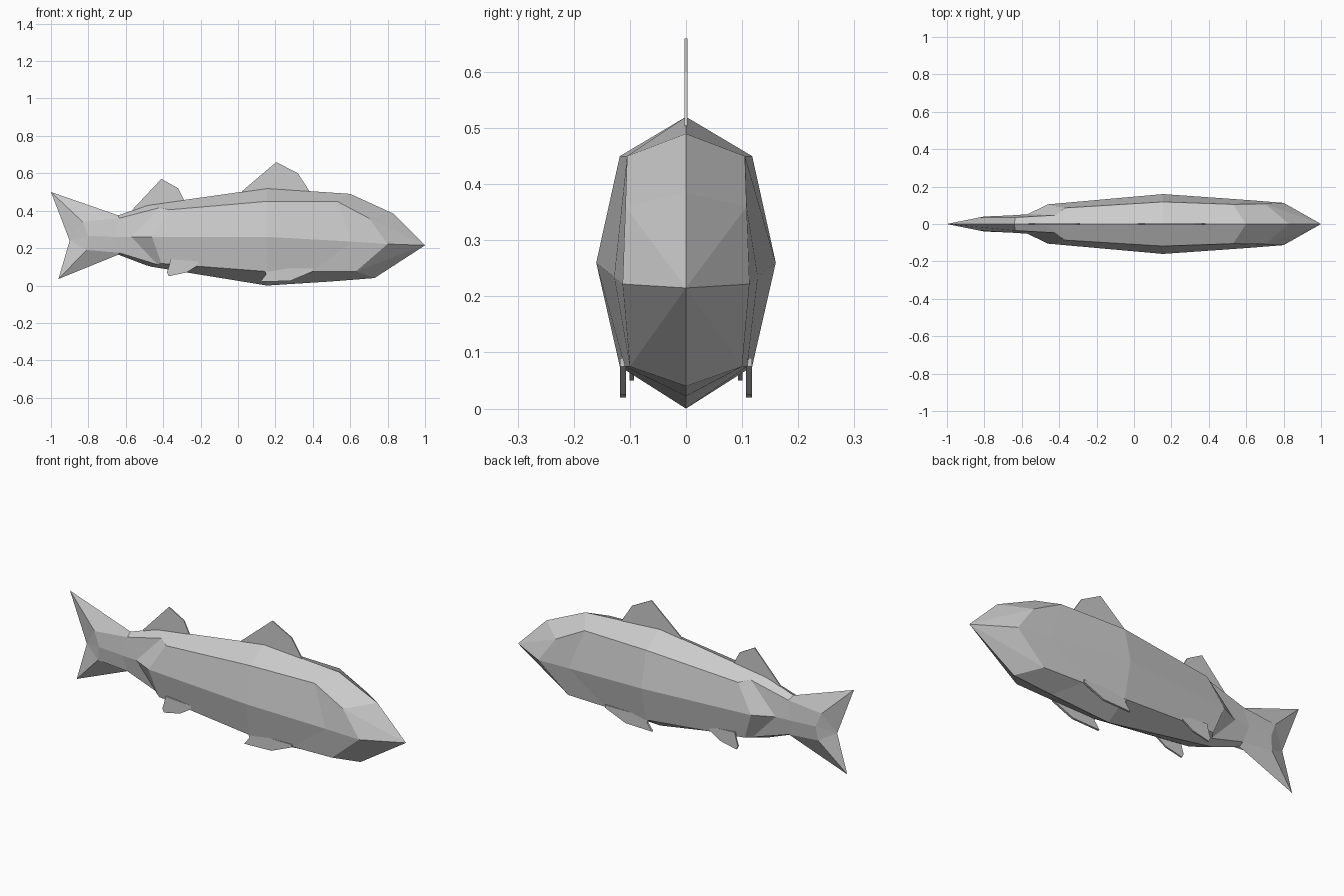
import bpy, bmesh
from mathutils import Vector

if "Cube" in bpy.data.objects:
    bpy.data.objects.remove(bpy.data.objects["Cube"])

def finish(name, bm):
    bmesh.ops.recalc_face_normals(bm, faces=bm.faces)
    me = bpy.data.meshes.new(name)
    bm.to_mesh(me)
    bm.free()
    ob = bpy.data.objects.new(name, me)
    bpy.context.collection.objects.link(ob)
    return ob

# Half cross-sections (x, y, z): back ridge, shoulder, flank, lower flank, keel
SECTIONS = [
    [(.83, 0, .385), (.70, .108, .36), (.80, .113, .222), (.63, .10, .075), (.73, 0, .04)],
    [(.60, 0, .49), (.53, .105, .45), (.61, .128, .235), (.40, .109, .075), (.50, 0, .022)],
    [(.155, 0, .52), (.155, .118, .45), (.155, .16, .26), (.155, .118, .075), (.155, 0, 0)],
    [(-.47, 0, .432), (-.37, .086, .405), (-.46, .105, .26), (-.41, .086, .118), (-.46, 0, .10)],
    [(-.50, 0, .425), (-.42, .047, .416), (-.57, .052, .26), (-.43, .047, .112), (-.49, 0, .108)],
    [(-.64, 0, .375), (-.635, .035, .36), (-.66, .046, .26), (-.635, .032, .175), (-.64, 0, .165)],
    [(-1, 0, .5), (-.83, .034, .34), (-.80, .04, .265), (-.81, .034, .19), (-.96, 0, .035)],
]

# Body and forked tail: bridge mirrored sections, close at nose and tail notch
bm = bmesh.new()
rings = []
for half in SECTIONS:
    full = half + [(x, -y, z) for x, y, z in half[-2:0:-1]]
    rings.append([bm.verts.new(p) for p in full])
for a, b in zip(rings, rings[1:]):
    for i in range(8):
        j = (i + 1) % 8
        bm.faces.new((a[i], a[j], b[j], b[i]))
nose = bm.verts.new((1, 0, .215))
notch = bm.verts.new((-.90, 0, .24))
for ring, tip in ((rings[0], nose), (rings[-1], notch)):
    for i in range(8):
        bm.faces.new((ring[i], ring[(i + 1) % 8], tip))
finish("body", bm)

def fin(name, outline, y=0, thick=.006):
    """Thin flat plate from an x,z outline, centred on y."""
    bm = bmesh.new()
    f = bm.faces.new([bm.verts.new((x, y - thick / 2, z)) for x, z in outline])
    out = bmesh.ops.extrude_face_region(bm, geom=[f])
    for v in out["geom"]:
        if isinstance(v, bmesh.types.BMVert):
            v.co += Vector((0, thick, 0))
    return finish(name, bm)

# Back fins
fin("front_dorsal_fin", [(.03, .49), (.02, .503), (.205, .66), (.32, .60), (.385, .50), (.36, .48)])
fin("rear_dorsal_fin", [(-.54, .39), (-.565, .405), (-.41, .57), (-.32, .52), (-.285, .45), (-.30, .42)])

# Paired belly fins
for side, s in (("left", 1), ("right", -1)):
    fin("pectoral_fin_" + side,
        [(.14, .09), (.15, .06), (.12, .02), (.28, .025), (.40, .075), (.40, .09)], s * .112, .011)
    fin("pelvic_fin_" + side,
        [(-.36, .14), (-.37, .10), (-.38, .07), (-.37, .05), (-.275, .07), (-.21, .11), (-.21, .13)],
        s * .097, .008)
